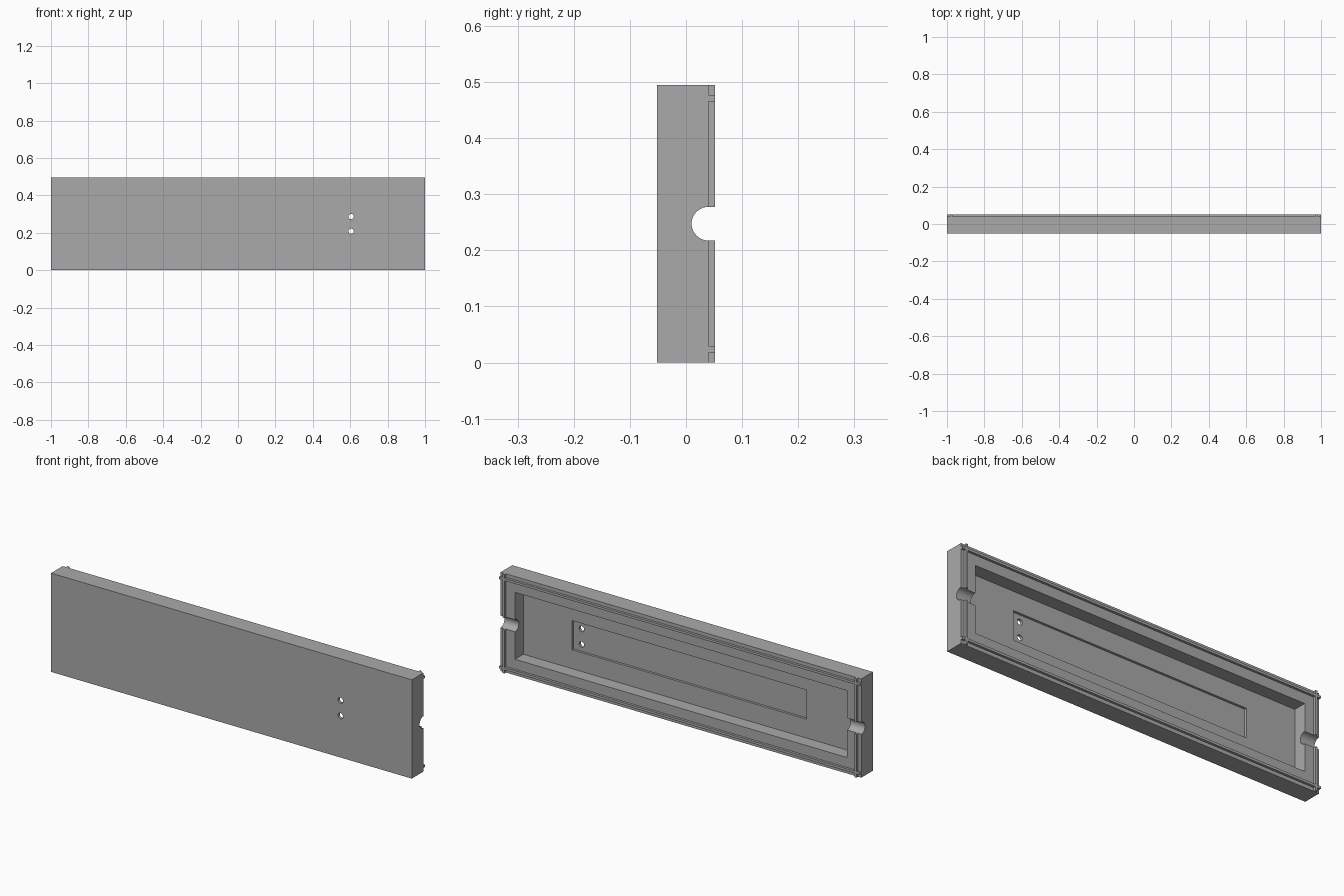
import bpy
import bmesh
from math import radians
from mathutils import Matrix

if "Cube" in bpy.data.objects:
    bpy.data.objects.remove(bpy.data.objects["Cube"])

# Main dimensions
HEIGHT = 0.495
MID = HEIGHT / 2
FRONT, LEDGE, BACK = -0.052, 0.04, 0.052
WALL = 0.08
FLOOR = -0.026
RIDGE_IN, RIDGE_OUT = 0.03, 0.018

# Single grey plastic
grey = bpy.data.materials.new("grey_plastic")
grey.use_nodes = True
colour = (0.4, 0.4, 0.4, 1)
grey.diffuse_color = colour
grey.node_tree.nodes["Principled BSDF"].inputs["Base Color"].default_value = colour


def add_object(name, bm):
    mesh = bpy.data.meshes.new(name)
    bm.to_mesh(mesh)
    bm.free()
    mesh.materials.append(grey)
    obj = bpy.data.objects.new(name, mesh)
    bpy.context.scene.collection.objects.link(obj)
    return obj


def box(name, x, y, z):
    """Box from three (low, high) ranges."""
    bm = bmesh.new()
    bmesh.ops.create_cube(bm, size=1)
    ranges = (x, y, z)
    for v in bm.verts:
        v.co = [(lo + hi) / 2 + c * (hi - lo) for (lo, hi), c in zip(ranges, v.co)]
    return add_object(name, bm)


def cylinder(name, centre, radius, depth, axis, sides):
    bm = bmesh.new()
    matrix = Matrix.Translation(centre) @ Matrix.Rotation(radians(90), 4, axis)
    bmesh.ops.create_cone(bm, cap_ends=True, segments=sides, radius1=radius,
                          radius2=radius, depth=depth, matrix=matrix)
    return add_object(name, bm)


def combine(target, others, operation):
    """Boolean the others into the target, then remove them."""
    for other in others:
        other.hide_render = True
        mod = target.modifiers.new("cut", "BOOLEAN")
        mod.operation = operation
        mod.solver = "EXACT"
        mod.object = other
    graph = bpy.context.evaluated_depsgraph_get()
    mesh = bpy.data.meshes.new_from_object(target.evaluated_get(graph))
    target.modifiers.clear()
    target.data = mesh
    for other in others:
        bpy.data.objects.remove(other)


def channel_cutters():
    """Round-bottomed cable channels through both end walls."""
    cutters = []
    for side in (-1, 1):
        x = side * 0.98
        cutters.append(cylinder("channel_round", (x, LEDGE, MID), 0.03, 0.16, "Y", 48))
        cutters.append(box("channel_slot", (x - 0.08, x + 0.08), (LEDGE, 0.1),
                           (MID - 0.03, MID + 0.03)))
    return cutters


# Panel body with its cavity, shallow recess, screw holes and end channels
panel = box("panel_body", (-1, 1), (FRONT, LEDGE), (0, HEIGHT))
cavity = box("cavity", (WALL - 1, 1 - WALL), (FLOOR, 0.1), (WALL, HEIGHT - WALL))
recess = box("recess", (-0.65, 0.65), (FLOOR - 0.012, FLOOR + 0.02),
             (MID - 0.073, MID + 0.073))
holes = [cylinder("hole", (0.605, FRONT, MID + s * 0.039), 0.014, 0.1, "X", 32)
         for s in (-1, 1)]
combine(panel, [cavity, recess] + holes + channel_cutters(), "DIFFERENCE")

# Raised ridges that cross at the corners of the back
ridges = box("back_ridges", (-1, 1), (LEDGE, BACK), (RIDGE_OUT, RIDGE_IN))
bars = [box("bar", (-1, 1), (LEDGE, BACK), (HEIGHT - RIDGE_IN, HEIGHT - RIDGE_OUT))]
for lo, hi in ((RIDGE_OUT - 1, RIDGE_IN - 1), (1 - RIDGE_IN, 1 - RIDGE_OUT)):
    bars.append(box("bar", (lo, hi), (LEDGE, BACK), (0, HEIGHT)))
combine(ridges, bars, "UNION")
combine(ridges, channel_cutters(), "DIFFERENCE")

# Smooth the round cuts, keep the edges sharp
bpy.ops.object.select_all(action="DESELECT")
for obj in (panel, ridges):
    obj.select_set(True)
bpy.context.view_layer.objects.active = panel
bpy.ops.object.shade_smooth_by_angle(angle=radians(30))
